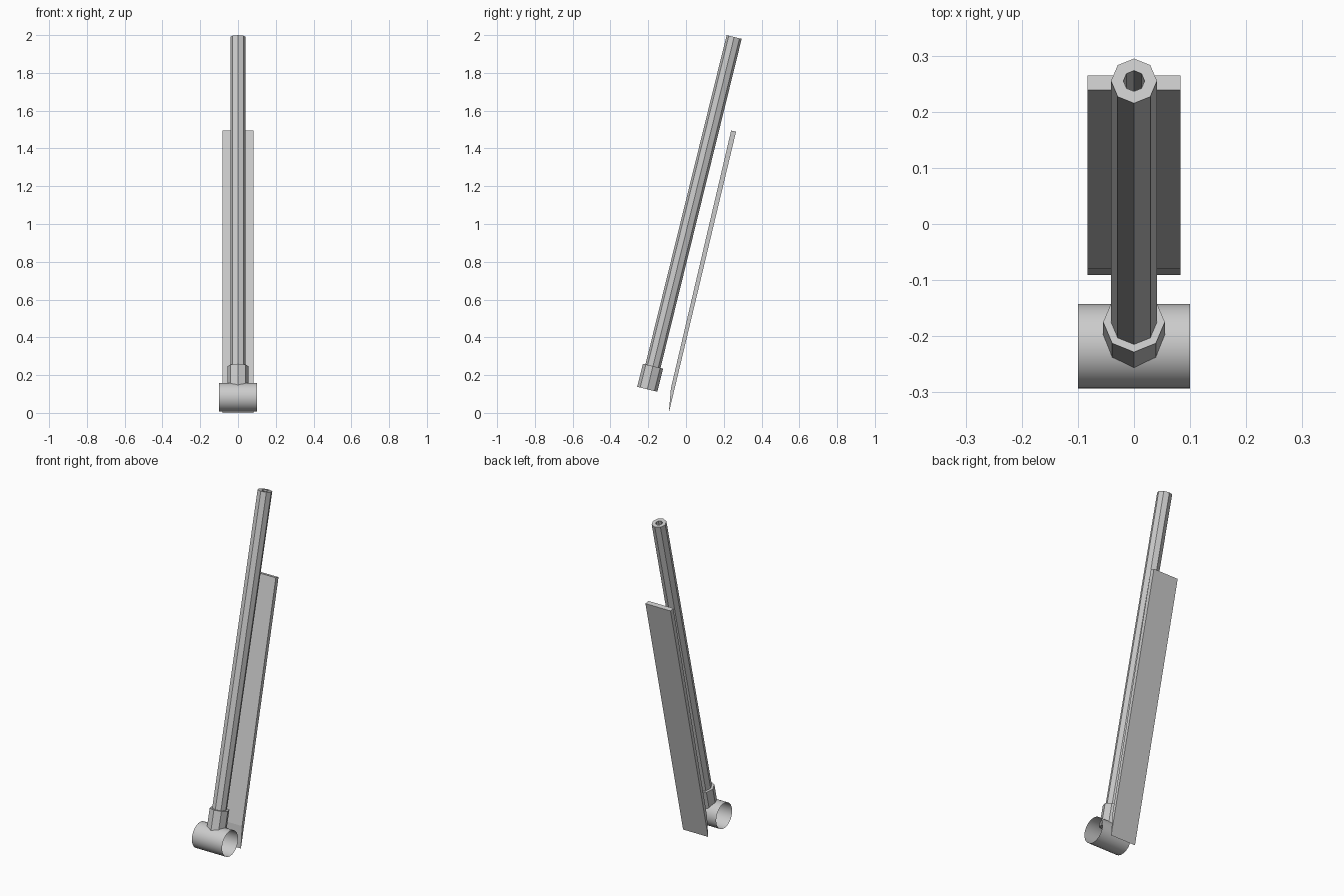
import bpy, bmesh, math
from mathutils import Matrix, Vector

cube = bpy.data.objects.get("Cube")
if cube:
    bpy.data.objects.remove(cube, do_unlink=True)

metal = bpy.data.materials.new("light_grey_metal")
metal.use_nodes = True
grey = (0.6, 0.6, 0.6, 1)
metal.diffuse_color = grey
metal.node_tree.nodes["Principled BSDF"].inputs["Base Color"].default_value = grey


def finish(name, bm, recalc=True):
    if recalc:
        bmesh.ops.recalc_face_normals(bm, faces=bm.faces)
    mesh = bpy.data.meshes.new(name)
    bm.to_mesh(mesh)
    bm.free()
    mesh.materials.append(metal)
    obj = bpy.data.objects.new(name, mesh)
    bpy.context.collection.objects.link(obj)
    return obj


def lathe(name, profile, sides, matrix, closed=True):
    """Sweep (radius, height) points around the local z axis."""
    bm = bmesh.new()
    rings = []
    for r, h in profile:
        angles = [2 * math.pi * i / sides for i in range(sides)]
        rings.append([bm.verts.new(matrix @ Vector((r * math.cos(a), r * math.sin(a), h)))
                      for a in angles])
    pairs = list(zip(rings, rings[1:]))
    if closed:
        pairs.append((rings[-1], rings[0]))
    for low, high in pairs:
        for i in range(sides):
            j = (i + 1) % sides
            bm.faces.new((low[i], low[j], high[j], high[i]))
    return finish(name, bm, closed)


# Leaning frame shared by the pole and its collar
base = Vector((0, -0.205, 0.125))
top = Vector((0, 0.255, 1.99))
length = (top - base).length
lean = Matrix.Translation(base) @ Matrix.Rotation(-math.atan2(top.y - base.y, top.z - base.z), 4, "X")

# Hollow eight-sided pole and the wider collar at its foot
lathe("pole", [(0.019, 0), (0.041, 0), (0.041, length), (0.019, length)], 8, lean)
lathe("collar", [(0.041, 0), (0.055, 0), (0.055, 0.126), (0.041, 0.126)], 8, lean)

# Open, thin cross sleeve lying along x
across = Matrix.Translation((0, -0.218, 0.083)) @ Matrix.Rotation(math.pi / 2, 4, "Y")
sleeve = lathe("cross_sleeve", [(0.0755, -0.1), (0.0755, 0.1)], 32, across, closed=False)
for poly in sleeve.data.polygons:
    poly.use_smooth = True

# Flat blade behind the pole, tapered to a sharp lower edge
bm = bmesh.new()
outline = [(-0.091, 0), (0.265, 1.489), (0.239, 1.495), (-0.08, 0.13)]
face = bm.faces.new([bm.verts.new((-0.083, y, z)) for y, z in outline])
side = bmesh.ops.extrude_face_region(bm, geom=[face])
moved = [v for v in side["geom"] if isinstance(v, bmesh.types.BMVert)]
bmesh.ops.translate(bm, verts=moved, vec=(0.166, 0, 0))
finish("blade", bm)
